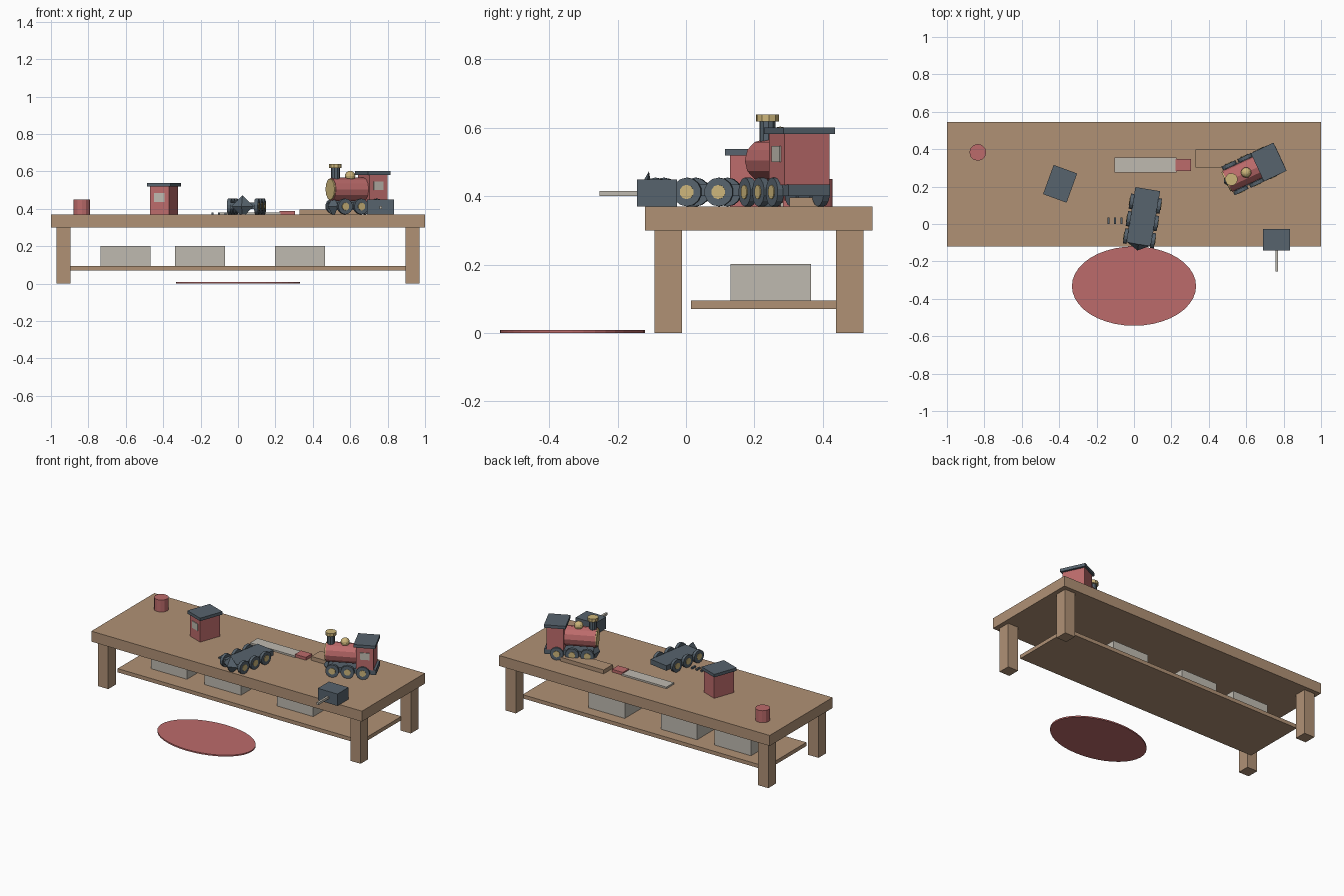
import bpy, math
from mathutils import Matrix, Vector

if "Cube" in bpy.data.objects:
    bpy.data.objects.remove(bpy.data.objects["Cube"])


def material(name, rgb):
    m = bpy.data.materials.new(name)
    lin = [c / 12.92 if c <= 0.04045 else ((c + 0.055) / 1.055) ** 2.4 for c in rgb]
    m.diffuse_color = (*lin, 1)
    m.use_nodes = True
    m.node_tree.nodes["Principled BSDF"].inputs["Base Color"].default_value = m.diffuse_color
    return m


WOOD = material("wood", (0.69, 0.57, 0.46))
RED = material("dusty_red", (0.74, 0.42, 0.42))
DARK = material("slate", (0.34, 0.39, 0.43))
GREY = material("pale_grey", (0.75, 0.73, 0.69))
BRASS = material("brass", (0.80, 0.71, 0.48))
HOME = Matrix.Identity(4)


def finish(name, mat, local, place):
    o = bpy.context.object
    o.name = name
    o.data.materials.append(mat)
    o.matrix_world = place @ local
    return o


def box(name, mat, lo, hi, place=HOME):
    """Box between two corners, in the frame given by place."""
    bpy.ops.mesh.primitive_cube_add(size=1)
    lo, hi = Vector(lo), Vector(hi)
    return finish(name, mat, Matrix.Translation((lo + hi) / 2) @ Matrix.Diagonal((*(hi - lo), 1)), place)


def cone(name, mat, centre, r1, r2, depth, sides, axis="Z", place=HOME):
    """Cylinder or cone along Z, Y or -X (tip forward)."""
    bpy.ops.mesh.primitive_cone_add(vertices=sides, radius1=r1, radius2=r2, depth=depth)
    turn = {"Z": HOME,
            "Y": Matrix.Rotation(math.pi / 2, 4, 'X'),
            "-X": Matrix.Rotation(-math.pi / 2, 4, 'Y')}[axis]
    return finish(name, mat, Matrix.Translation(centre) @ turn, place)


def placed(x, y, z, degrees):
    return Matrix.Translation((x, y, z)) @ Matrix.Rotation(math.radians(degrees), 4, 'Z')


def cab(label, place):
    box(label + "_cab", RED, (-0.053, -0.073, 0), (0.053, 0.073, 0.15), place)
    box(label + "_cab_roof", DARK, (-0.067, -0.083, 0.148), (0.067, 0.083, 0.168), place)
    box(label + "_cab_window", GREY, (-0.029, -0.077, 0.067), (0.029, -0.072, 0.113), place)


def chassis(label, place):
    box(label + "_frame", DARK, (-0.126, -0.067, 0.03), (0.173, 0.067, 0.064), place)
    cone(label + "_front_wedge", DARK, (-0.143, 0, 0.043), 0.06, 0, 0.034, 4, "-X", place)
    for i, x in enumerate((-0.094, 0, 0.094)):
        for side in (-1, 1):
            tag = f"_{i}_{'left' if side < 0 else 'right'}"
            cone(label + "_wheel" + tag, DARK, (x, side * 0.074, 0.042), 0.042, 0.042, 0.02, 14, "Y", place)
            cone(label + "_hub" + tag, BRASS, (x, side * 0.084, 0.042), 0.021, 0.021, 0.006, 10, "Y", place)


# Workbench
box("bench_top", WOOD, (-1, -0.12, 0.30), (1, 0.545, 0.37))
box("bench_shelf", WOOD, (-0.9, 0.015, 0.07), (0.9, 0.44, 0.095))
for sx in (-1, 1):
    for y in (-0.092, 0.438):
        x = sx * 0.933
        box("bench_leg", WOOD, (x - 0.038, y, 0), (x + 0.038, y + 0.08, 0.30))

# Storage bins on the shelf
for x in (-0.602, -0.203, 0.331):
    box("storage_bin", GREY, (x - 0.134, 0.13, 0.095), (x + 0.134, 0.365, 0.202))

# Oval rug on the floor
rug = cone("rug", RED, (0, 0, 0), 1, 1, 1, 40)
rug.matrix_world = Matrix.Translation((0, -0.332, 0.005)) @ Matrix.Diagonal((0.332, 0.212, 0.009, 1))

# Paint pot
cone("paint_pot", RED, (-0.835, 0.383, 0.41), 0.045, 0.045, 0.08, 12)

# Chisel: blade, collar, handle
box("chisel_blade", GREY, (-0.104, 0.276, 0.37), (0.227, 0.355, 0.381))
box("chisel_collar", RED, (0.223, 0.283, 0.37), (0.304, 0.348, 0.389))
box("wood_block", WOOD, (0.33, 0.302, 0.37), (0.65, 0.398, 0.396))

# Small pins
for x in (-0.137, -0.102, -0.067):
    box("pin", DARK, (x - 0.006, 0, 0.37), (x + 0.006, 0.035, 0.38))

# Bench vice with handle
box("vice_body", DARK, (0.69, -0.143, 0.37), (0.835, -0.026, 0.449))
box("vice_handle", GREY, (0.757, -0.253, 0.40), (0.771, -0.14, 0.415))

# Loose cab and loose chassis awaiting assembly
cab("loose", placed(-0.395, 0.215, 0.37, -20))
chassis("loose", placed(0.045, 0.016, 0.37, 80.5))

# Finished toy engine
engine = placed(0.625, 0.287, 0.37, 25)
chassis("engine", engine)
cab("engine", engine @ Matrix.Translation((0.105, 0, 0.063)))
cone("engine_boiler", RED, (-0.04, 0, 0.134), 0.062, 0.062, 0.20, 12, "-X", engine)
cone("engine_boiler_face", BRASS, (-0.141, 0, 0.134), 0.057, 0.057, 0.012, 12, "-X", engine)
cone("engine_chimney", DARK, (-0.115, 0, 0.216), 0.024, 0.024, 0.07, 10, "Z", engine)
cone("engine_chimney_cap", BRASS, (-0.115, 0, 0.258), 0.034, 0.034, 0.021, 10, "Z", engine)
bpy.ops.mesh.primitive_uv_sphere_add(segments=12, ring_count=8, radius=0.028)
finish("engine_dome", BRASS, Matrix.Translation((-0.028, 0, 0.205)), engine)
